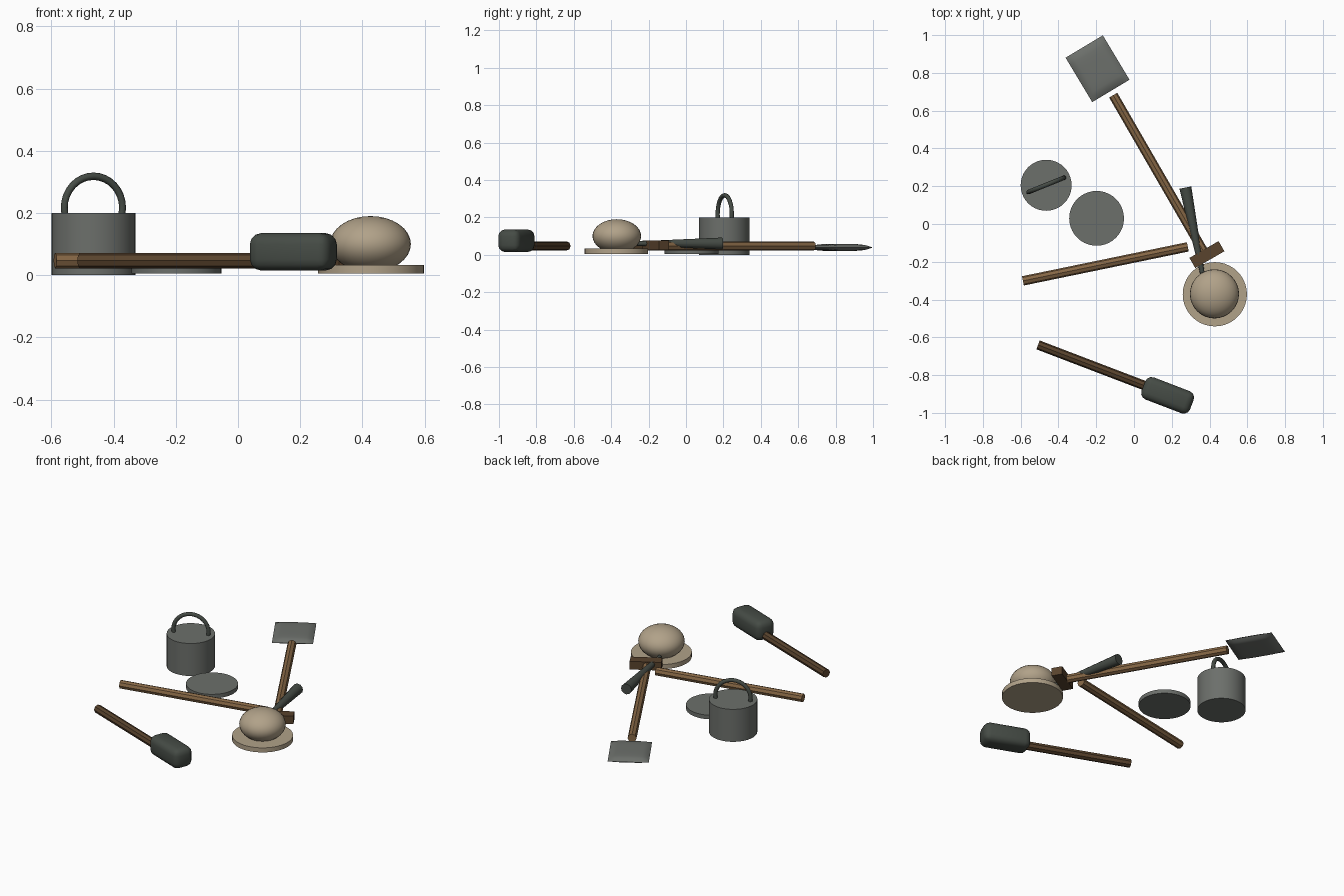
import bpy, bmesh, math
from mathutils import Vector

cube = bpy.data.objects.get("Cube")
if cube:
    bpy.data.objects.remove(cube, do_unlink=True)


def material(name, r, g, b):
    m = bpy.data.materials.new(name)
    m.use_nodes = True
    m.diffuse_color = (r, g, b, 1)
    m.node_tree.nodes["Principled BSDF"].inputs["Base Color"].default_value = (r, g, b, 1)
    return m


GREY = material("grey metal", 0.15, 0.16, 0.147)
DARK = material("dark iron", 0.06, 0.071, 0.06)
WOOD = material("light wood", 0.24, 0.136, 0.06)
BROWN = material("dark wood", 0.1, 0.056, 0.026)
BREAD = material("baked tan", 0.44, 0.36, 0.25)


def finish(name, mat, smooth=True, angle=40):
    ob = bpy.context.object
    ob.name = name
    ob.data.materials.append(mat)
    if smooth:
        bpy.ops.object.shade_smooth_by_angle(angle=math.radians(angle))
    return ob


def disc(name, mat, x, y, z0, z1, radius):
    bpy.ops.mesh.primitive_cylinder_add(vertices=40, radius=radius, depth=z1 - z0,
                                        location=(x, y, (z0 + z1) / 2))
    return finish(name, mat)


def rod(name, mat, start, end, r1=0.025, r2=0.025, sides=8, smooth=False):
    a, b = Vector(start), Vector(end)
    bpy.ops.mesh.primitive_cone_add(vertices=sides, radius1=r1, radius2=r2,
                                    depth=(b - a).length, location=(a + b) / 2)
    ob = bpy.context.object
    ob.rotation_mode = 'QUATERNION'
    ob.rotation_quaternion = (b - a).to_track_quat('Z', 'Y')
    return finish(name, mat, smooth)


def block(name, mat, loc, size, turn, bevel=0, segments=1):
    bpy.ops.mesh.primitive_cube_add(size=1, location=loc, rotation=(0, 0, math.radians(turn)))
    ob = bpy.context.object
    ob.scale = size
    bpy.ops.object.transform_apply(location=False, rotation=False, scale=True)
    if bevel:
        mod = ob.modifiers.new("round", 'BEVEL')
        mod.width, mod.segments = bevel, segments
        bpy.ops.object.modifier_apply(modifier=mod.name)
    return finish(name, mat, bool(bevel), 60)


# Cooking pot with an upright ring handle
disc("pot", GREY, -0.465, 0.205, 0, 0.2, 0.135)
bpy.ops.mesh.primitive_torus_add(major_radius=0.101, minor_radius=0.012,
                                 major_segments=32, minor_segments=8,
                                 location=(-0.465, 0.207, 0.217),
                                 rotation=(math.pi / 2, 0, math.radians(22)))
finish("pot_handle", DARK, True, 60)

# Pot lid lying on the ground
disc("lid", GREY, -0.198, 0.03, 0.005, 0.03, 0.145)

# Loaf on a round board
disc("board", BREAD, 0.428, -0.372, 0.005, 0.033, 0.17)
bpy.ops.mesh.primitive_uv_sphere_add(segments=32, ring_count=16, radius=1,
                                     location=(0.426, -0.37, 0.1))
bpy.context.object.scale = (0.13, 0.13, 0.09)
finish("loaf", BREAD)

# Loose stick
rod("stick", WOOD, (-0.588, -0.301, 0.047), (0.285, -0.121, 0.047))

# Mallet
rod("mallet_handle", BROWN, (-0.508, -0.64, 0.047), (0.12, -0.88, 0.047))
block("mallet_head", DARK, (0.178, -0.907, 0.075), (0.275, 0.125, 0.12), -21, 0.036, 3)

# Shovel: shaft, cross grip and cushion-shaped blade
rod("shovel_shaft", WOOD, (-0.11, 0.682, 0.047), (0.365, -0.14, 0.047))
block("shovel_grip", BROWN, (0.386, -0.162, 0.051), (0.178, 0.062, 0.05), 30)

bm = bmesh.new()
bmesh.ops.create_grid(bm, x_segments=12, y_segments=12, size=1)
for v in bm.verts:
    u, w = v.co.x, v.co.y
    thick = math.sqrt(max(0, (1 - u ** 4) * (1 - w ** 4)))
    v.co = (u * 0.115, w * 0.137, 0.019 * thick)
low = bmesh.ops.duplicate(bm, geom=bm.verts[:] + bm.edges[:] + bm.faces[:])["geom"]
for v in [g for g in low if isinstance(g, bmesh.types.BMVert)]:
    v.co.z *= -1
bmesh.ops.reverse_faces(bm, faces=[g for g in low if isinstance(g, bmesh.types.BMFace)])
bmesh.ops.remove_doubles(bm, verts=bm.verts[:], dist=0.0001)
mesh = bpy.data.meshes.new("shovel_blade")
bm.to_mesh(mesh)
bm.free()
blade = bpy.data.objects.new("shovel_blade", mesh)
bpy.context.collection.objects.link(blade)
blade.location = (-0.193, 0.822, 0.039)
blade.rotation_euler.z = math.radians(31)
bpy.ops.object.select_all(action='DESELECT')
blade.select_set(True)
bpy.context.view_layer.objects.active = blade
finish("shovel_blade", GREY, True, 60)

# Tapered iron spike
rod("spike", DARK, (0.272, 0.193, 0.06), (0.362, -0.262, 0.06), 0.032, 0.012, 12, True)
